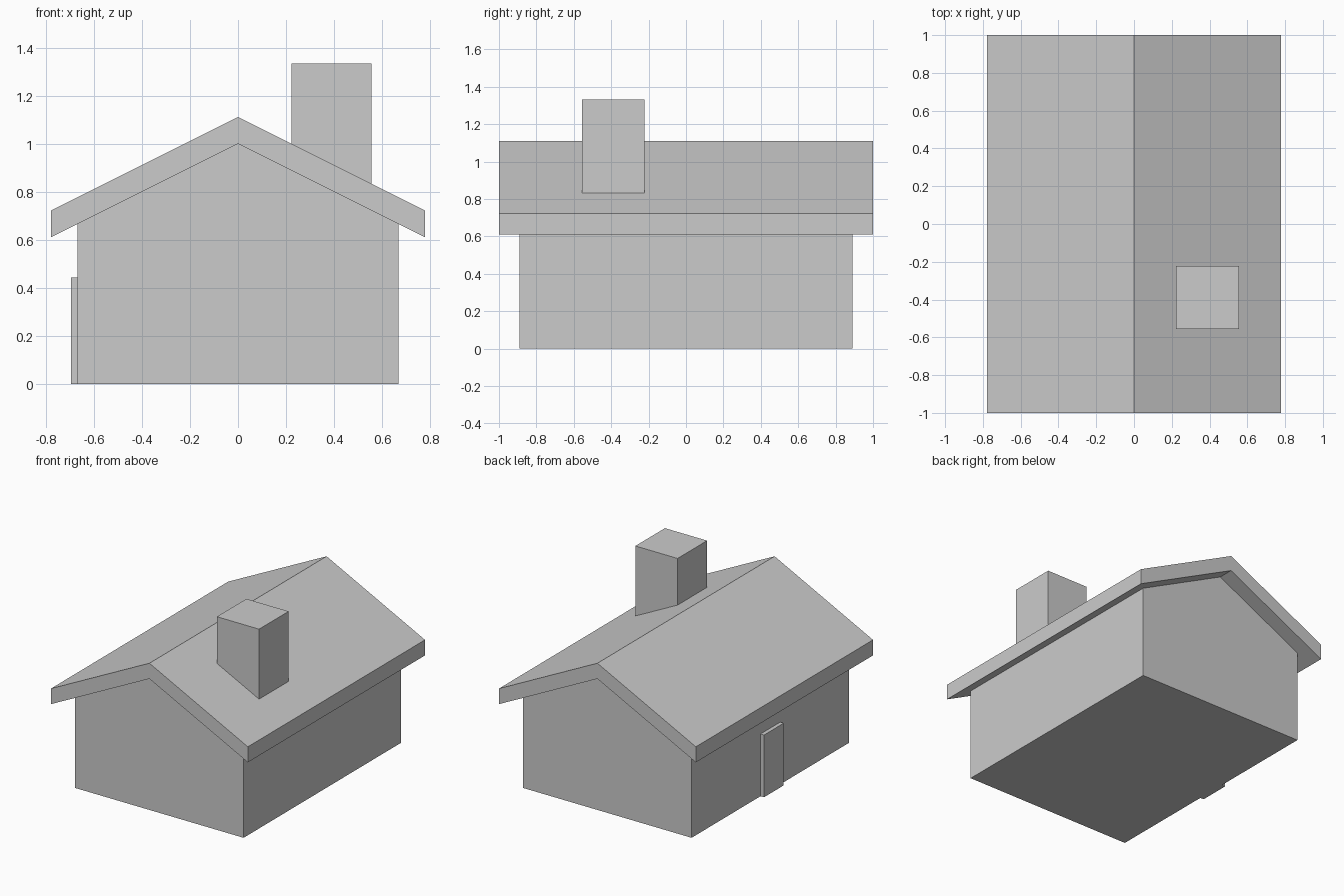
import bpy, bmesh

if "Cube" in bpy.data.objects:
    bpy.data.objects.remove(bpy.data.objects["Cube"])

U = 1 / 9  # module of the house


def prism(name, profile, y0, y1):
    """Extrude an (x, z) profile along y into a closed solid."""
    bm = bmesh.new()
    face = bm.faces.new([bm.verts.new((x * U, y0 * U, z * U)) for x, z in profile])
    geom = bmesh.ops.extrude_face_region(bm, geom=[face])["geom"]
    verts = [v for v in geom if isinstance(v, bmesh.types.BMVert)]
    bmesh.ops.translate(bm, verts=verts, vec=(0, (y1 - y0) * U, 0))
    bmesh.ops.recalc_face_normals(bm, faces=bm.faces)
    mesh = bpy.data.meshes.new(name)
    bm.to_mesh(mesh)
    bm.free()
    obj = bpy.data.objects.new(name, mesh)
    bpy.context.collection.objects.link(obj)
    return obj


# House body with pointed gables
prism("walls", [(-6, 0), (6, 0), (6, 6), (0, 9), (-6, 6)], -8, 8)

# Roof slab overhanging on all sides
prism("roof", [(-7, 5.5), (0, 9), (7, 5.5), (7, 6.5), (0, 10), (-7, 6.5)], -9, 9)

# Chimney on the right slope, its foot following the roof pitch
prism("chimney", [(2, 9), (5, 7.5), (5, 12), (2, 12)], -5, -2)

# Door panel on the left wall
prism("door", [(-6.25, 0), (-6, 0), (-6, 4), (-6.25, 4)], -1, 1)
